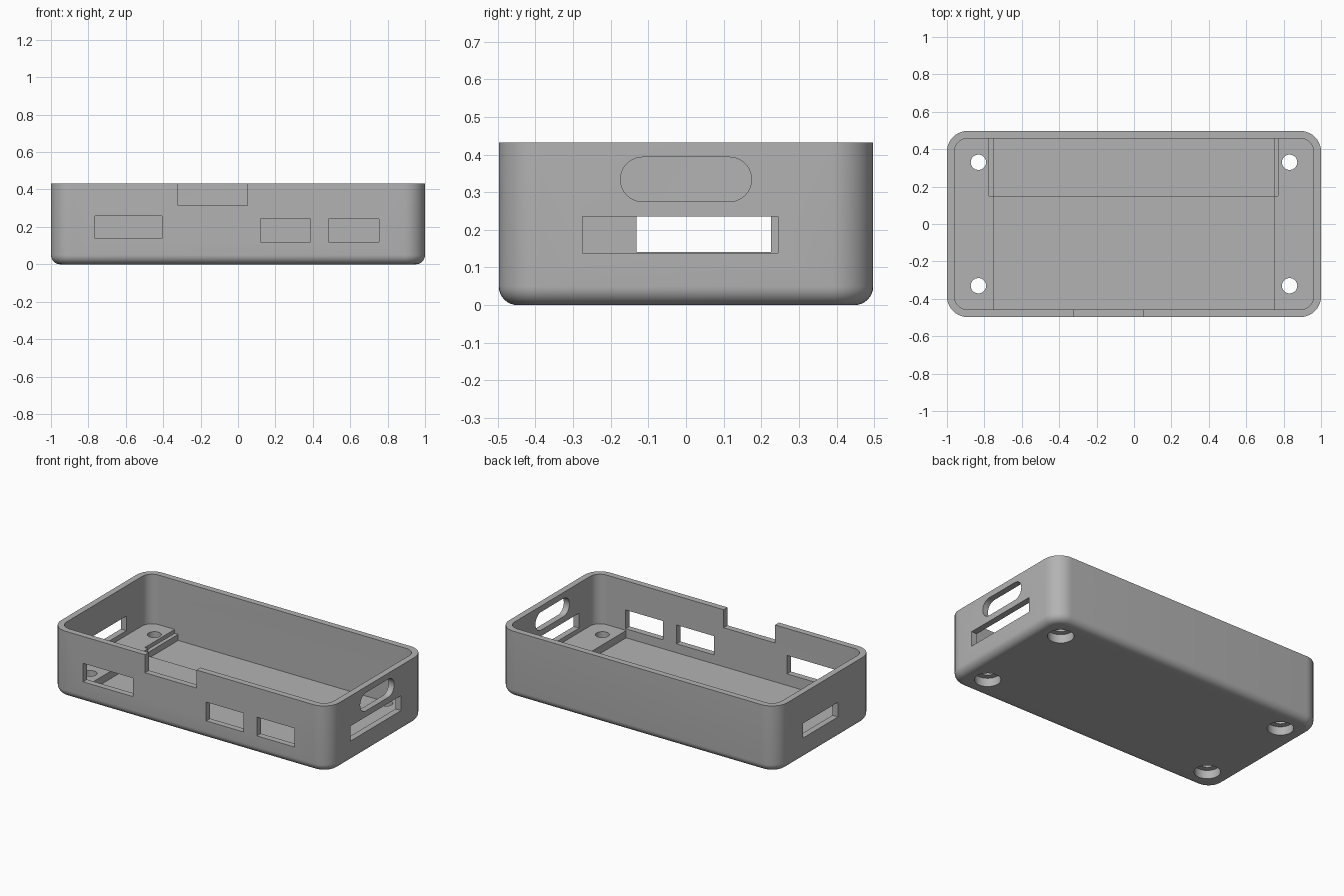
import bpy, bmesh, math
from math import sin, cos, pi

if "Cube" in bpy.data.objects:
    bpy.data.objects.remove(bpy.data.objects["Cube"], do_unlink=True)

HX, HY, HEIGHT, WALL = 1.0, 0.4975, 0.432, 0.04

grey = bpy.data.materials.new("case_grey")
grey.use_nodes = True
grey.diffuse_color = (0.45, 0.45, 0.45, 1)
grey.node_tree.nodes["Principled BSDF"].inputs["Base Color"].default_value = grey.diffuse_color


def make_object(name, bm):
    bmesh.ops.recalc_face_normals(bm, faces=bm.faces)
    mesh = bpy.data.meshes.new(name)
    bm.to_mesh(mesh)
    bm.free()
    mesh.materials.append(grey)
    obj = bpy.data.objects.new(name, mesh)
    bpy.context.collection.objects.link(obj)
    return obj


def rounded_loop(hx, hy, r, steps=10):
    """Outline of a rectangle with rounded corners."""
    points = []
    for corner, (sx, sy) in enumerate(((1, 1), (-1, 1), (-1, -1), (1, -1))):
        for i in range(steps + 1):
            a = (corner + i / steps) * pi / 2
            points.append((sx * (hx - r) + r * cos(a), sy * (hy - r) + r * sin(a)))
    return points


def rounded_slab(name, hx, hy, r, z0, z1, fillet=0.0, steps=8):
    """Rounded block whose lower edge may carry a fillet."""
    levels = [(0, z0)]
    if fillet:
        angles = [i / steps * pi / 2 for i in range(steps + 1)]
        levels = [(fillet * (1 - sin(a)), z0 + fillet * (1 - cos(a))) for a in angles]
    levels.append((0, z1))
    bm = bmesh.new()
    rings = [[bm.verts.new((x, y, z)) for x, y in rounded_loop(hx - d, hy - d, r - d)]
             for d, z in levels]
    for low, high in zip(rings, rings[1:]):
        for i in range(len(low)):
            j = (i + 1) % len(low)
            bm.faces.new((low[i], low[j], high[j], high[i]))
    bm.faces.new(rings[0])
    bm.faces.new(rings[-1])
    return make_object(name, bm)


def box(name, x, y, z):
    bm = bmesh.new()
    bmesh.ops.create_cube(bm, size=1)
    for v in bm.verts:
        v.co = [lo + (c + 0.5) * (hi - lo) for c, (lo, hi) in zip(v.co, (x, y, z))]
    return make_object(name, bm)


def cylinder(name, x, y, z0, z1, r):
    bm = bmesh.new()
    bmesh.ops.create_cone(bm, cap_ends=True, segments=40, radius1=r, radius2=r, depth=z1 - z0)
    bmesh.ops.translate(bm, verts=bm.verts, vec=(x, y, (z0 + z1) / 2))
    return make_object(name, bm)


def oval_cutter(name, hy, hz, z, x0, x1):
    """Stadium outline in the end wall, extruded along x."""
    bm = bmesh.new()
    outline = [bm.verts.new((x0, a, z + b)) for a, b in rounded_loop(hy, hz, hz - 0.0005)]
    cap = bm.faces.new(outline)
    side = bmesh.ops.extrude_face_region(bm, geom=[cap])["geom"]
    moved = [g for g in side if isinstance(g, bmesh.types.BMVert)]
    bmesh.ops.translate(bm, verts=moved, vec=(x1 - x0, 0, 0))
    return make_object(name, bm)


# Outer shell and cavity
tray = rounded_slab("case_tray", HX, HY, 0.11, 0, HEIGHT, fillet=0.05)
cutters = [rounded_slab("cavity", HX - WALL, HY - WALL, 0.07, 0.11, 0.6)]

# Recessed floor between the end platforms, and the deeper bay at the back
back = HY - WALL
cutters += [
    box("floor_recess", (-0.75, 0.75), (-back, back), (0.062, 0.3)),
    box("bay_ledge", (-0.775, 0.77), (0.15, back), (0.085, 0.3)),
    box("back_bay", (-0.75, 0.75), (0.15, back), (0.045, 0.3)),
]

# Front ports and rim notch
front = (-0.6, -0.42)
cutters += [
    box("wide_port", (-0.765, -0.405), front, (0.137, 0.257)),
    box("port_a", (0.12, 0.388), front, (0.12, 0.242)),
    box("port_b", (0.484, 0.755), front, (0.12, 0.242)),
    box("rim_notch", (-0.32, 0.05), front, (0.315, 0.6)),
]

# End wall slots and oval opening
cutters += [
    box("long_slot", (0.93, 1.1), (-0.275, 0.245), (0.139, 0.236)),
    box("short_slot", (-1.1, -0.93), (-0.132, 0.226), (0.141, 0.236)),
    oval_cutter("oval_opening", 0.174, 0.059, 0.334, 0.93, 1.1),
]

# Screw holes with counterbores underneath
for x in (-0.832, 0.832):
    for y in (-0.33, 0.33):
        cutters.append(cylinder("screw_hole", x, y, -0.1, 0.2, 0.041))
        cutters.append(cylinder("counterbore", x, y, -0.1, 0.055, 0.077))

# Cut everything, then discard the cutters
for cutter in cutters:
    cutter.hide_render = True
    mod = tray.modifiers.new(cutter.name, "BOOLEAN")
    mod.operation, mod.solver, mod.object = "DIFFERENCE", "EXACT", cutter
bpy.context.view_layer.update()
result = bpy.data.meshes.new_from_object(tray.evaluated_get(bpy.context.evaluated_depsgraph_get()))
tray.modifiers.clear()
tray.data = result
tray.data.materials.clear()
tray.data.materials.append(grey)
for cutter in cutters:
    bpy.data.objects.remove(cutter, do_unlink=True)

# Smooth curves, sharp edges
bpy.ops.object.select_all(action="DESELECT")
tray.select_set(True)
bpy.context.view_layer.objects.active = tray
bpy.ops.object.shade_smooth_by_angle(angle=math.radians(30))
